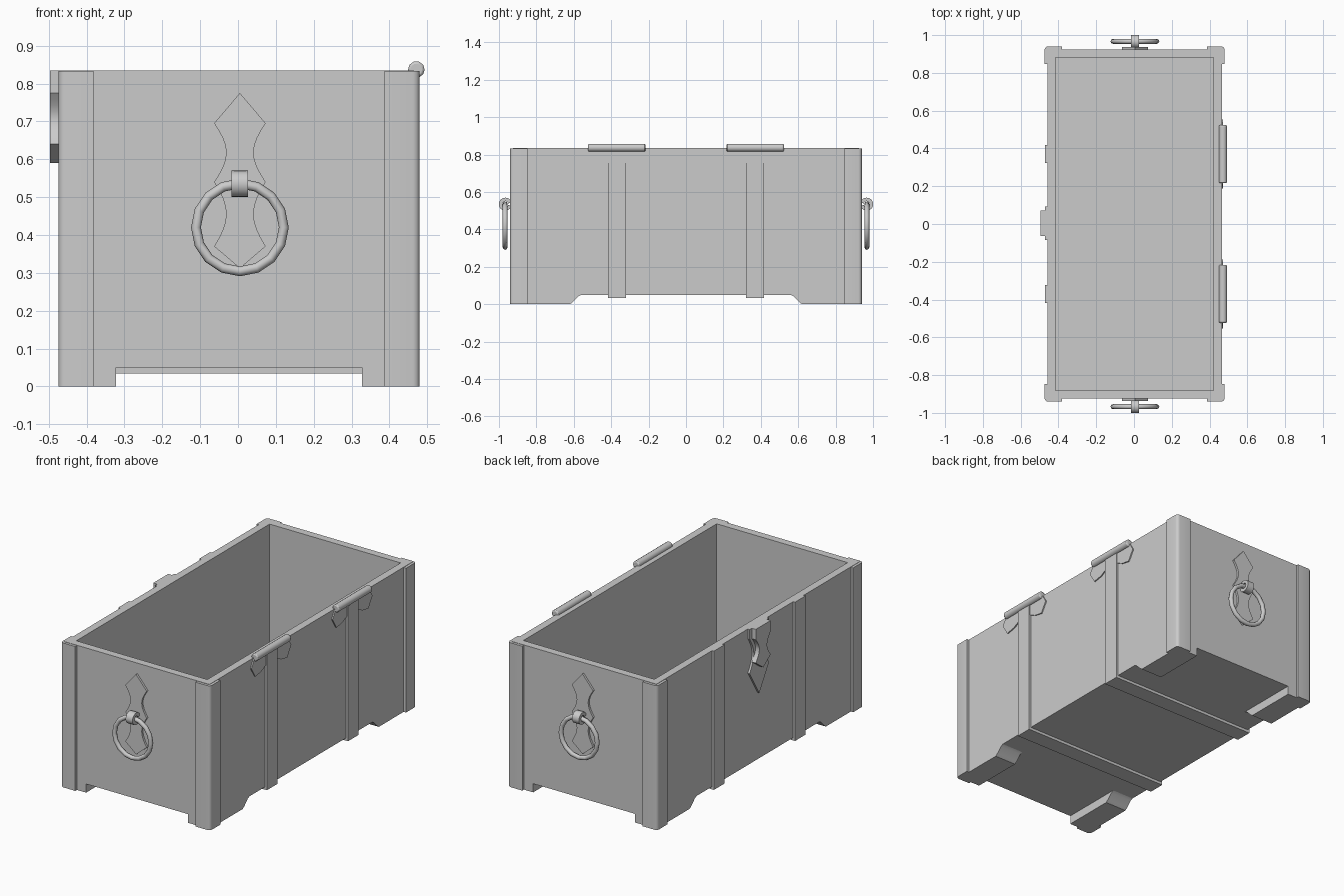
import bpy, bmesh, math
from mathutils import Vector

old = bpy.data.objects.get("Cube")
if old:
    bpy.data.objects.remove(old, do_unlink=True)

mat = bpy.data.materials.new("plain grey")
GREY = (0.6, 0.6, 0.6, 1)
mat.use_nodes = True
mat.diffuse_color = GREY
mat.node_tree.nodes["Principled BSDF"].inputs["Base Color"].default_value = GREY

CX = 0.003            # centre line of the chest
HX, HY = 0.462, 0.925  # half width and half length of the body
BASE, TOP = 0.05, 0.835


def finish(name, bm, angle=30):
    """Turn a bmesh into a shaded object."""
    bmesh.ops.recalc_face_normals(bm, faces=bm.faces)
    mesh = bpy.data.meshes.new(name)
    bm.to_mesh(mesh)
    bm.free()
    mesh.materials.append(mat)
    ob = bpy.data.objects.new(name, mesh)
    bpy.context.collection.objects.link(ob)
    bpy.ops.object.select_all(action='DESELECT')
    ob.select_set(True)
    bpy.context.view_layer.objects.active = ob
    bpy.ops.object.shade_smooth_by_angle(angle=math.radians(angle))
    return ob


def prism(name, pts, axis, lo, hi, angle=30):
    """Extrude a 2D outline along an axis (outline is in the other two axes)."""
    def place(p, d):
        c = list(p)
        c.insert("xyz".index(axis), d)
        return Vector(c)
    bm = bmesh.new()
    face = bm.faces.new([bm.verts.new(place(p, lo)) for p in pts])
    ext = bmesh.ops.extrude_face_region(bm, geom=[face])
    verts = [g for g in ext["geom"] if isinstance(g, bmesh.types.BMVert)]
    bmesh.ops.translate(bm, verts=verts, vec=place((0, 0), hi - lo))
    return finish(name, bm, angle)


def box(name, x, y, z):
    return prism(name, [(x[0], y[0]), (x[1], y[0]), (x[1], y[1]), (x[0], y[1])], "z", *z)


def symmetric(half, c):
    """Mirror a right-hand outline (top to bottom) about the line u = c."""
    return [(c + u, v) for u, v in half] + [(c - u, v) for u, v in reversed(half) if u > 0]


def waist(wide, narrow, z0, z1, steps=8):
    """Edge that curves inward between two equal tips."""
    return [(wide - (wide - narrow) * math.sin(math.pi * i / steps), z0 + (z1 - z0) * i / steps)
            for i in range(steps + 1)]


# Hollow body, open at the top
bm = bmesh.new()
bmesh.ops.create_cube(bm, size=1)
for v in bm.verts:
    v.co = (CX + v.co.x * 2 * HX, v.co.y * 2 * HY, BASE if v.co.z < 0 else TOP)
bm.normal_update()
lid = max(bm.faces, key=lambda f: f.calc_center_median().z)
bmesh.ops.inset_region(bm, faces=[lid], thickness=0.062)
well = bmesh.ops.extrude_discrete_faces(bm, faces=[lid])["faces"][0]
bmesh.ops.translate(bm, verts=well.verts, vec=(0, 0, 0.1 - TOP))
finish("chest_body", bm)

# Corner guards and feet
T, LEG, R = 0.015, 0.093, 0.018
for sx, side in ((1, "left"), (-1, "right")):
    for sy, end in ((-1, "front"), (1, "back")):
        ox, oy = HX + T, HY + T
        arc = [(ox - R + R * math.cos(a), oy - R + R * math.sin(a))
               for a in (math.pi / 6 * i for i in range(4))]
        outline = ([(HX, oy - LEG), (ox, oy - LEG)] + arc
                   + [(ox - LEG, oy), (ox - LEG, HY), (HX, HY)])
        prism(f"{end}_{side}_corner_guard", [(CX + sx * x, sy * y) for x, y in outline],
              "z", 0, TOP - 0.002, 50)
        foot = [(HY, 0), (0.62, 0), (0.605, 0.012), (0.575, 0.042), (0.56, BASE), (HY, BASE)]
        xs = sorted((CX + sx * 0.325, CX + sx * HX))
        prism(f"{end}_{side}_foot", [(sy * y, z) for y, z in foot], "x", *xs)

# Straps wrapping both sides and the underside, with hinges on the left side
for y, end in ((-0.37, "front"), (0.37, "back")):
    w, t = 0.048, 0.012
    band = [(-HX, TOP), (-HX - t, TOP), (-HX - t, BASE - 0.016), (HX + t, BASE - 0.016),
            (HX + t, TOP), (HX, TOP), (HX, BASE), (-HX, BASE)]
    prism(f"{end}_strap", [(CX + x, z) for x, z in band], "y", y - w, y + w)

    plate = [(0.155, 0.83), (0.182, 0.785), (0.145, 0.725), (0.09, 0.735), (0.04, 0.76)]
    prism(f"{end}_hinge_plate", symmetric(plate, y), "x", CX + HX, CX + HX + 0.007)
    barrel = [(0.471 + 0.022 * math.cos(math.tau * i / 10), 0.837 + 0.022 * math.sin(math.tau * i / 10))
              for i in range(10)]
    ob = prism(f"{end}_hinge_barrel", barrel, "y", y - 0.153, y + 0.153, 50)
    bev = ob.modifiers.new("soft_ends", 'BEVEL')
    bev.width, bev.segments, bev.limit_method = 0.006, 2, 'ANGLE'
    bev.angle_limit = math.radians(60)

# Latch on the right side: thin pointed plate with a raised hasp
x0 = CX - HX
plate = ([(0.088, TOP)] + waist(0.088, 0.05, 0.78, 0.58) + [(0.0, 0.435)])
prism("latch_plate", symmetric(plate, 0.004), "x", x0 - 0.012, x0)
hasp = [(0.068, TOP)] + waist(0.068, 0.035, 0.775, 0.64) + [(0.0, 0.59)]
prism("latch_hasp", symmetric(hasp, 0.004), "x", x0 - 0.037, x0 - 0.011)

# Ring handles on both ends
C = 0.005
upper = waist(0.068, 0.036, 0.695, 0.54)
lower = waist(0.068, 0.036, 0.54, 0.37)[1:]
escutcheon = [(0.0, 0.775)] + upper + lower + [(0.0, 0.312)]
for sy, end in ((-1, "front"), (1, "back")):
    prism(f"{end}_handle_plate", symmetric(escutcheon, C), "y", *sorted((sy * HY, sy * (HY + 0.012))))

    # Loop that holds the ring
    def arc_pts(r):
        return [(sy * (0.966 + r * math.cos(a)), 0.535 + r * math.sin(a))
                for a in (math.radians(-165 + 330 * i / 14) for i in range(15))]
    prism(f"{end}_ring_holder", arc_pts(0.035) + arc_pts(0.016)[::-1], "x", C - 0.022, C + 0.022, 40)

    bpy.ops.mesh.primitive_torus_add(major_segments=16, minor_segments=8, major_radius=0.116,
                                     minor_radius=0.013, location=(C, sy * 0.967, 0.42),
                                     rotation=(math.pi / 2, 0, 0))
    ring = bpy.context.object
    ring.name = f"{end}_handle_ring"
    ring.data.materials.append(mat)
    bpy.ops.object.shade_smooth_by_angle(angle=math.radians(50))
